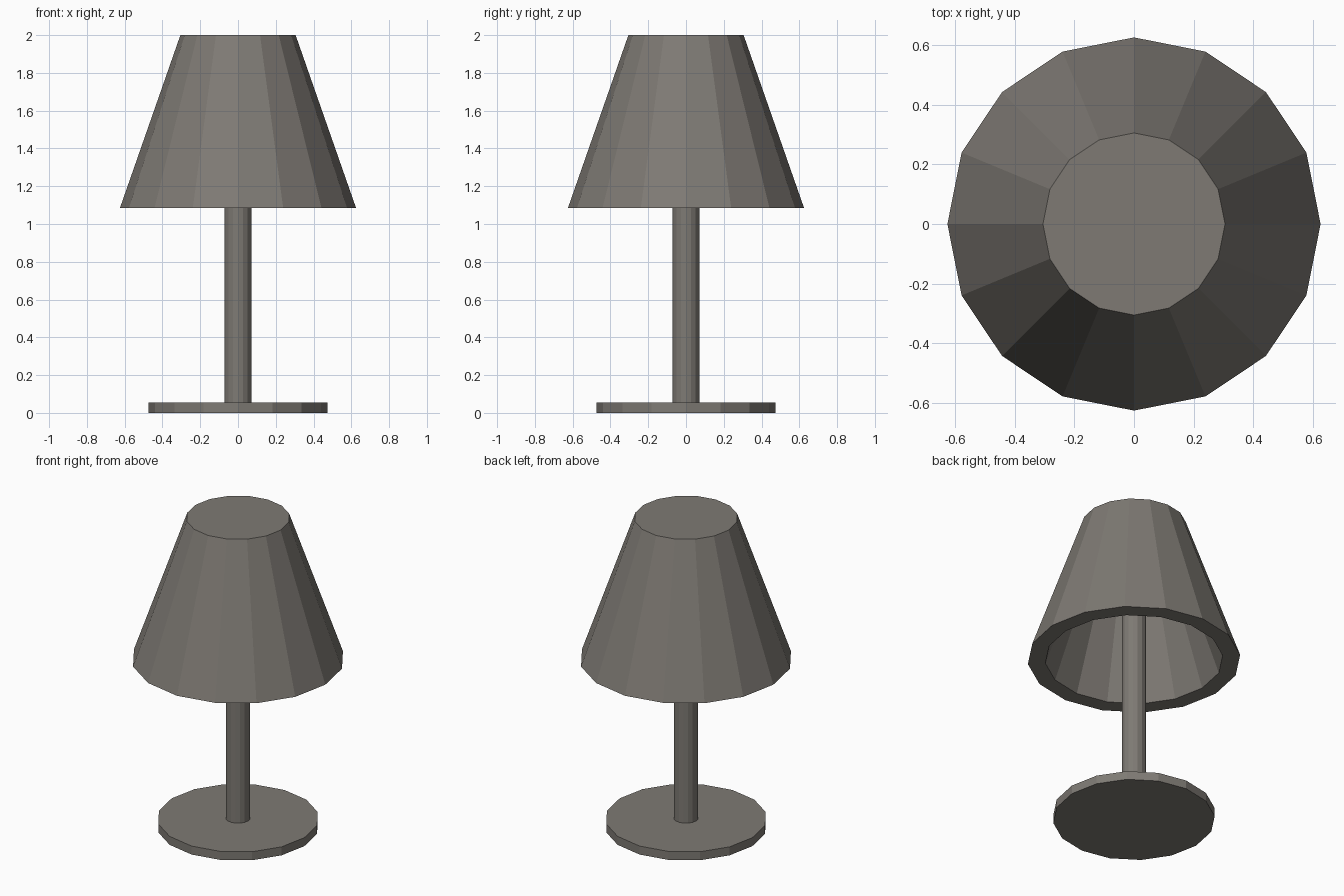
import bpy
import bmesh
from math import cos, sin, tau

if "Cube" in bpy.data.objects:
    bpy.data.objects.remove(bpy.data.objects["Cube"], do_unlink=True)

SIDES = 16

# Single warm grey finish
grey = bpy.data.materials.new("warm_grey")
grey.use_nodes = True
colour = (0.21, 0.195, 0.175, 1)
grey.diffuse_color = colour
grey.node_tree.nodes["Principled BSDF"].inputs["Base Color"].default_value = colour


def turned(name, profile):
    """Flat-shaded solid turned from (radius, z) rings, capped at both ends."""
    bm = bmesh.new()
    rings = [[bm.verts.new((r * cos(tau * i / SIDES), r * sin(tau * i / SIDES), z))
              for i in range(SIDES)] for r, z in profile]
    for low, high in zip(rings, rings[1:]):
        for i in range(SIDES):
            j = (i + 1) % SIDES
            bm.faces.new((low[i], low[j], high[j], high[i]))
    bm.faces.new(rings[0])
    bm.faces.new(rings[-1])
    bmesh.ops.recalc_face_normals(bm, faces=bm.faces)
    mesh = bpy.data.meshes.new(name)
    bm.to_mesh(mesh)
    bm.free()
    mesh.materials.append(grey)
    obj = bpy.data.objects.new(name, mesh)
    bpy.context.collection.objects.link(obj)
    return obj


# Foot and stem
turned("base", [(0.475, 0), (0.475, 0.055)])
turned("stem", [(0.072, 0.055), (0.072, 1.9)])

# Hollow shade: inner ceiling, inner wall, bottom rim, outer wall, closed top
turned("shade", [(0.235, 1.9), (0.522, 1.085), (0.625, 1.085), (0.305, 2)])
